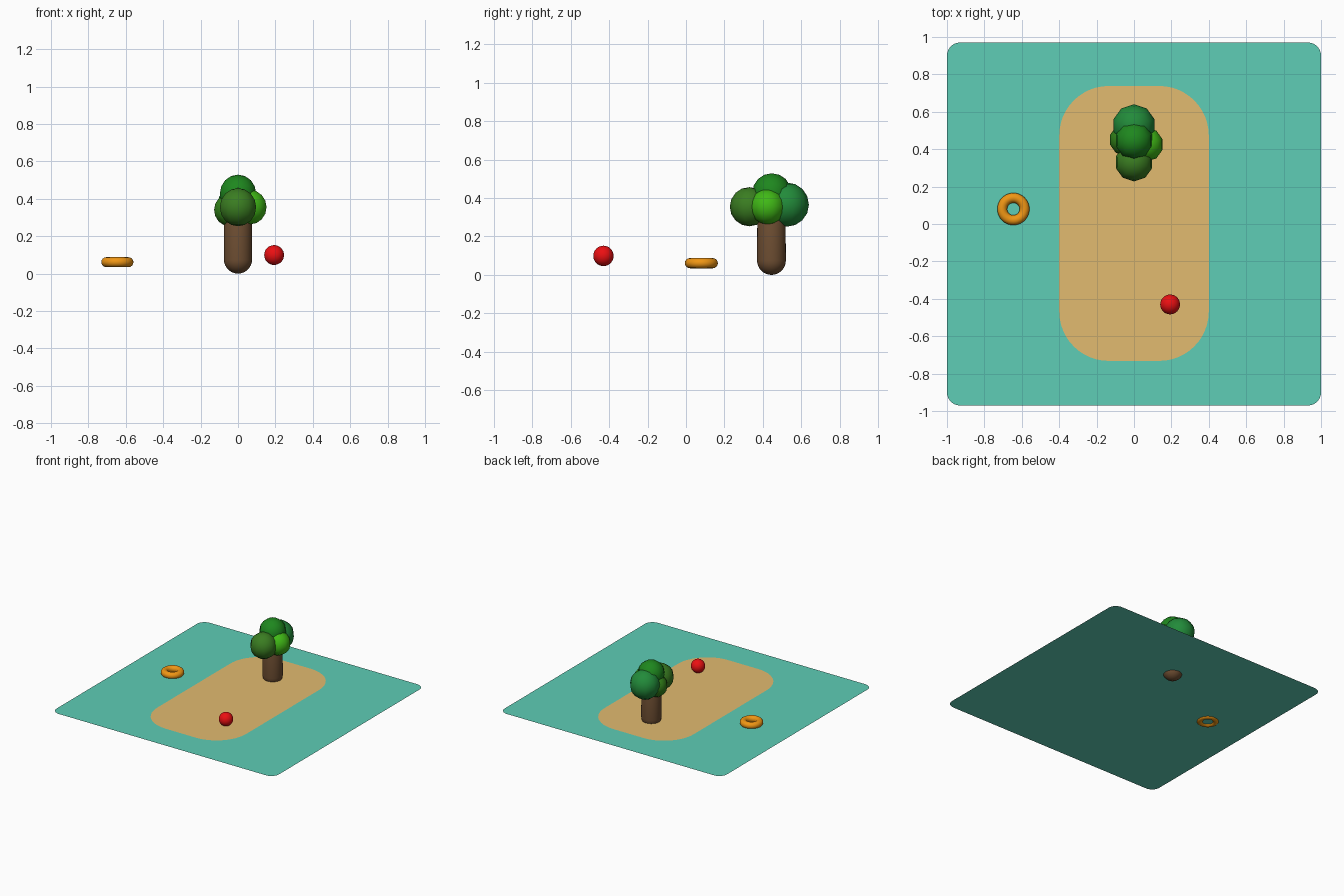
import bpy, bmesh, math

if "Cube" in bpy.data.objects:
    bpy.data.objects.remove(bpy.data.objects["Cube"])


def material(name, srgb):
    m = bpy.data.materials.new(name)
    lin = [(c / 255 / 12.92) if c < 11 else ((c / 255 + 0.055) / 1.055) ** 2.4 for c in srgb]
    m.diffuse_color = (*lin, 1)
    m.use_nodes = True
    m.node_tree.nodes["Principled BSDF"].inputs["Base Color"].default_value = m.diffuse_color
    return m


def finish(obj, name, mat, angle=180):
    obj.name = name
    obj.data.materials.append(mat)
    bpy.context.view_layer.objects.active = obj
    bpy.ops.object.select_all(action='DESELECT')
    obj.select_set(True)
    bpy.ops.object.shade_smooth_by_angle(angle=math.radians(angle))
    return obj


def rounded_sheet(name, hx, hy, r, cy, z, mat, steps=12):
    bm = bmesh.new()
    verts = []
    for k, (sx, sy) in enumerate([(1, 1), (-1, 1), (-1, -1), (1, -1)]):
        for i in range(steps + 1):
            a = math.pi / 2 * (k + i / steps)
            verts.append(bm.verts.new((sx * (hx - r) + r * math.cos(a),
                                       cy + sy * (hy - r) + r * math.sin(a), z)))
    bm.faces.new(verts)
    me = bpy.data.meshes.new(name)
    bm.to_mesh(me)
    bm.free()
    me.materials.append(mat)
    obj = bpy.data.objects.new(name, me)
    bpy.context.collection.objects.link(obj)


def sphere(name, loc, r, mat, seg=32, rings=16):
    bpy.ops.mesh.primitive_uv_sphere_add(segments=seg, ring_count=rings, radius=r, location=loc)
    return finish(bpy.context.object, name, mat)


# water and sand sheets
rounded_sheet("water", 1.0, 0.97, 0.07, 0, 0.045, material("water", (94, 205, 182)))
rounded_sheet("sand", 0.4, 0.735, 0.265, 0.003, 0.0465, material("sand", (226, 187, 112)))

# trunk: capsule made by stretching the upper half of a sphere
trunk = sphere("trunk", (0, 0.445, 0.075), 0.075, material("bark", (110, 78, 50)))
for v in trunk.data.vertices:
    if v.co.z > 0.001:
        v.co.z += 0.22

# foliage clumps
clumps = [
    ("foliage_top", (0, 0.447, 0.427), 0.102, (30, 135, 30)),
    ("foliage_front", (0, 0.33, 0.355), 0.102, (58, 125, 33)),
    ("foliage_back", (0, 0.525, 0.366), 0.115, (34, 139, 58)),
    ("foliage_right", (0.065, 0.425, 0.355), 0.092, (64, 185, 22)),
    ("foliage_left", (-0.045, 0.45, 0.34), 0.087, (50, 130, 25)),
]
for name, loc, r, col in clumps:
    sphere(name, loc, r, material(name, col), 10, 8)

# beach ball
sphere("ball", (0.193, -0.43, 0.099), 0.053, material("ball", (235, 15, 18)))

# float ring
bpy.ops.mesh.primitive_torus_add(location=(-0.645, 0.08, 0.061), major_radius=0.0595,
                                 minor_radius=0.0265, major_segments=40, minor_segments=16)
finish(bpy.context.object, "float_ring", material("float_ring", (240, 150, 20)))
